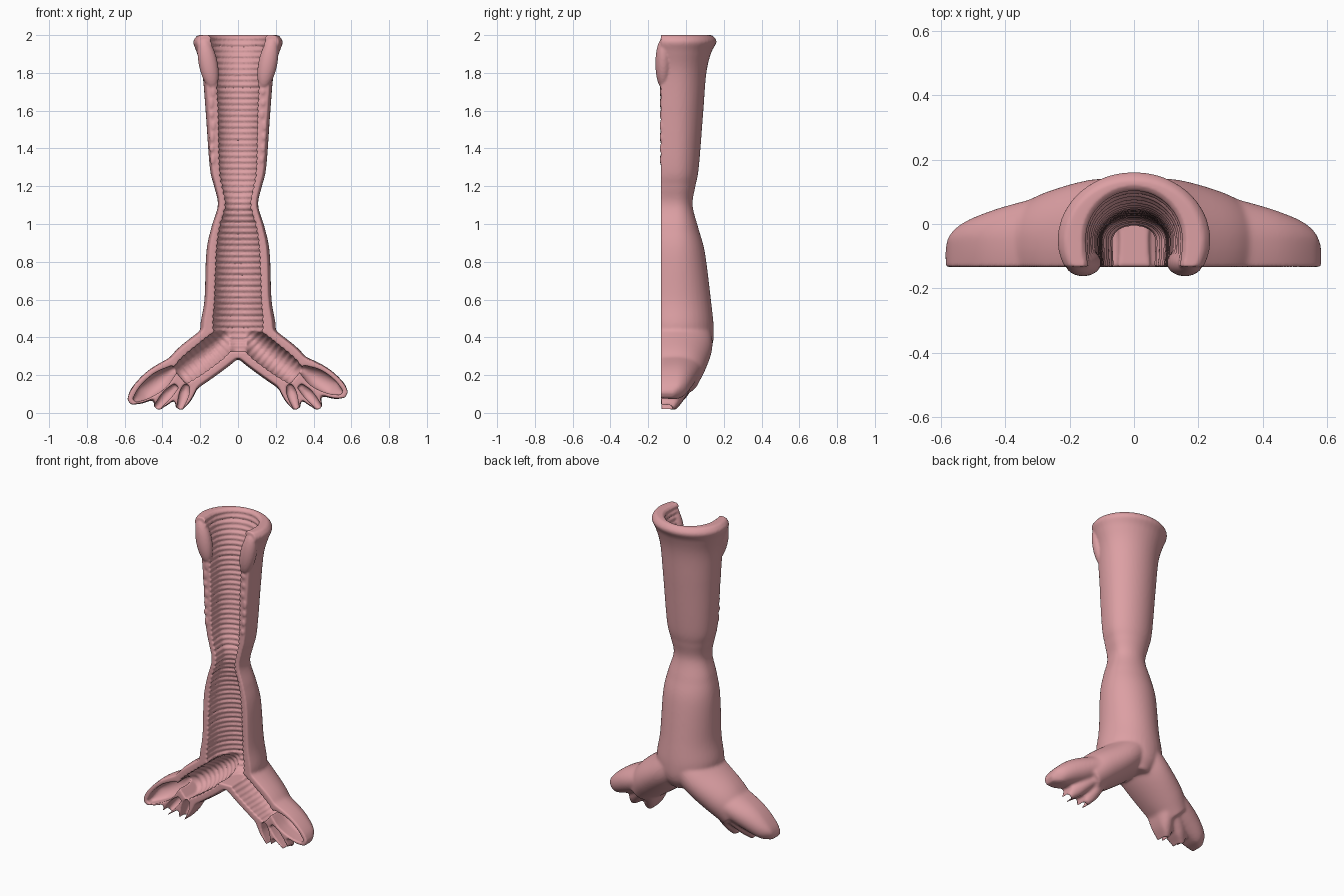
import bpy, bmesh, math, random
from mathutils import Matrix, Vector

if "Cube" in bpy.data.objects:
    bpy.data.objects.remove(bpy.data.objects["Cube"])

random.seed(4)
SIDES = 40


def spline(pts, n):
    """Catmull-Rom samples through stations (x, z, half width, back y)."""
    P = [Vector(p) for p in pts]
    P = [2 * P[0] - P[1]] + P + [2 * P[-1] - P[-2]]
    out = []
    for i in range(1, len(P) - 2):
        a, b, c, d = P[i - 1:i + 3]
        for k in range(n):
            t = k / n
            out.append(0.5 * (2 * b + (c - a) * t + (2 * a - 5 * b + 4 * c - d) * t * t
                              + (3 * b - a - 3 * c + d) * t ** 3))
    out.append(P[-2])
    return out


def tube(bm, pts, side=1, n=10, front=0.2, amp=0.0, pitch=0.031):
    """Closed tube along an x-z path; amp adds rings that bulge inward."""
    S = spline(pts, n)
    rings, dist = [], 0.0
    for i, s in enumerate(S):
        if i:
            dist += math.hypot(s[0] - S[i - 1][0], s[1] - S[i - 1][1])
        p, q = S[max(i - 1, 0)], S[min(i + 1, len(S) - 1)]
        t = Vector((q[0] - p[0], q[1] - p[1])).normalized()
        rib = amp * abs(math.sin(math.pi * dist / pitch))
        w, back = max(s[2] - rib, 0.004), s[3] - rib
        c = min(-0.05, back - 0.02)
        ring = []
        for k in range(SIDES):
            a = 2 * math.pi * k / SIDES
            u, v = w * math.cos(a), math.sin(a)
            y = c + v * ((back - c) if v > 0 else front)
            ring.append(bm.verts.new((side * (s[0] - t[1] * u), y, s[1] + t[0] * u)))
        rings.append(ring)
    for r0, r1 in zip(rings, rings[1:]):
        for k in range(SIDES):
            j = (k + 1) % SIDES
            bm.faces.new((r0[k], r0[j], r1[j], r1[k]))
    bm.faces.new(rings[0])
    bm.faces.new(rings[-1])


def make_object(name, bm):
    bmesh.ops.recalc_face_normals(bm, faces=bm.faces)
    me = bpy.data.meshes.new(name)
    bm.to_mesh(me)
    bm.free()
    ob = bpy.data.objects.new(name, me)
    bpy.context.collection.objects.link(ob)
    return ob


def apply_mod(ob, kind, **props):
    m = ob.modifiers.new(kind, kind)
    for k, v in props.items():
        setattr(m, k, v)
    dg = bpy.context.evaluated_depsgraph_get()
    me = bpy.data.meshes.new_from_object(ob.evaluated_get(dg))
    ob.modifiers.clear()
    ob.data = me


def cut(ob, bm):
    """Subtract a cutter, falling back to the exact solver if needed."""
    cutter = make_object("cutter", bm)
    cutter.hide_render = True
    before = len(ob.data.vertices)
    for solver in ("MANIFOLD", "EXACT"):
        old = ob.data
        apply_mod(ob, "BOOLEAN", operation="DIFFERENCE", object=cutter, solver=solver)
        if len(ob.data.vertices) not in (0, before):
            break
        ob.data = old
    bpy.data.objects.remove(cutter)


def tilt(pts, drop):
    return [(x, z - drop * i / (len(pts) - 1), w, b) for i, (x, z, w, b) in enumerate(pts)]


# Outer stations: x, z, half width, back y
TRUNK = [(0, z, w, b) for z, w, b in (
    (2.0, .215, .14), (1.965, .238, .163), (1.91, .22, .135), (1.8, .19, .108),
    (1.6, .172, .092), (1.3, .15, .068), (1.2, .127, .05), (1.1, .107, .035),
    (.98, .142, .065), (.85, .168, .1), (.6, .178, .132), (.45, .2, .147),
    (.36, .17, .14), (.29, .09, .1))]
BRONCHUS = [(0, .46, .13, .13), (.115, .35, .122, .14), (.25, .245, .117, .105), (.34, .155, .095, .06)]
LOBES = [
    [(.29, .235, .085, .085), (.43, .175, .078, .045), (.53, .12, .052, .0), (.575, .095, .018, -.06)],
    [(.29, .17, .05, .05), (.39, .08, .042, -.01), (.435, .02, .018, -.06)],
    [(.25, .17, .05, .05), (.285, .085, .042, -.0), (.315, .02, .02, -.05)]]

# Hollow stations
TRUNK_IN = [(0, z, w, b) for z, w, b in (
    (2.03, .17, .128), (1.95, .155, .105), (1.8, .13, .062), (1.6, .117, .047),
    (1.3, .11, .03), (1.2, .095, .018), (1.1, .077, .006), (.98, .11, .03),
    (.85, .127, .058), (.6, .137, .088), (.45, .145, .102), (.37, .105, .09), (.325, .05, .045))]
BRONCHUS_IN = [(.04, .43, .06, .09), (.115, .35, .08, .1), (.25, .245, .076, .06), (.31, .195, .062, .025)]
LOBES_IN = [
    [(.335, .235, .022, .0), (.41, .187, .05, .01), (.49, .14, .042, -.02), (.55, .105, .012, -.09)],
    [(.325, .145, .016, -.03), (.375, .095, .026, -.03), (.445, .01, .014, -.08)],
    [(.272, .15, .014, -.03), (.285, .1, .026, -.03), (.315, .005, .012, -.08)]]

# Solid outer body, blended together
bm = bmesh.new()
tube(bm, TRUNK)
for side in (1, -1):
    tube(bm, BRONCHUS, side)
    for i, lobe in enumerate(LOBES):
        tube(bm, tilt(lobe, .04 if side < 0 and i == 0 else 0), side)
wall = make_object("windpipe_wall", bm)
apply_mod(wall, "REMESH", mode="VOXEL", voxel_size=0.009)
apply_mod(wall, "SMOOTH", factor=0.5, iterations=5)

# Slice the front open
bm = bmesh.new()
bmesh.ops.create_cube(bm, size=1, matrix=Matrix.Translation((0, -.633, 1)) @ Matrix.Diagonal((3, 1, 3, 1)))
cut(wall, bm)

# Ringed hollows of the trunk and both branches, then smooth lobe pockets
bm = bmesh.new()
tube(bm, TRUNK_IN, n=50, front=.25, amp=.012)
cut(wall, bm)
for side in (1, -1):
    bm = bmesh.new()
    tube(bm, BRONCHUS_IN, side, n=50, front=.25, amp=.009)
    cut(wall, bm)
    for i, lobe in enumerate(LOBES_IN):
        bm = bmesh.new()
        tube(bm, tilt(lobe, .04 if side < 0 and i == 0 else 0), side, front=.25)
        cut(wall, bm)

# Folded flaps at the top rim and small beads along the cut edge
bm = bmesh.new()
bm.from_mesh(wall.data)
for side in (1, -1):
    m = (Matrix.Translation((side * .158, -.12, 1.85)) @ Matrix.Rotation(side * .2, 4, 'Y')
         @ Matrix.Diagonal((.05, .042, .138, 1)))
    bmesh.ops.create_uvsphere(bm, u_segments=32, v_segments=24, radius=1, matrix=m)
    for k in range(7):
        z = 1.7 - k * .06
        m = (Matrix.Translation((side * (.136 - k * .001 + random.uniform(-.008, .008)), -.125, z))
             @ Matrix.Diagonal((.016, .015, random.uniform(.022, .04), 1)))
        bmesh.ops.create_uvsphere(bm, u_segments=16, v_segments=12, radius=1, matrix=m)
bm.to_mesh(wall.data)
bm.free()

# Fuse everything and round the cut edges, staying inside the triangle budget
raw = wall.data
for size in (0.0068, 0.008, 0.0095, 0.012):
    wall.data = raw
    apply_mod(wall, "REMESH", mode="VOXEL", voxel_size=size)
    if len(wall.data.polygons) < 130000:
        break
apply_mod(wall, "SMOOTH", factor=0.5, iterations=2)
for p in wall.data.polygons:
    p.use_smooth = True

tissue = bpy.data.materials.new("pink_tissue")
tissue.diffuse_color = (0.72, 0.35, 0.37, 1)
tissue.use_nodes = True
tissue.node_tree.nodes["Principled BSDF"].inputs["Base Color"].default_value = tissue.diffuse_color
wall.data.materials.clear()
wall.data.materials.append(tissue)
